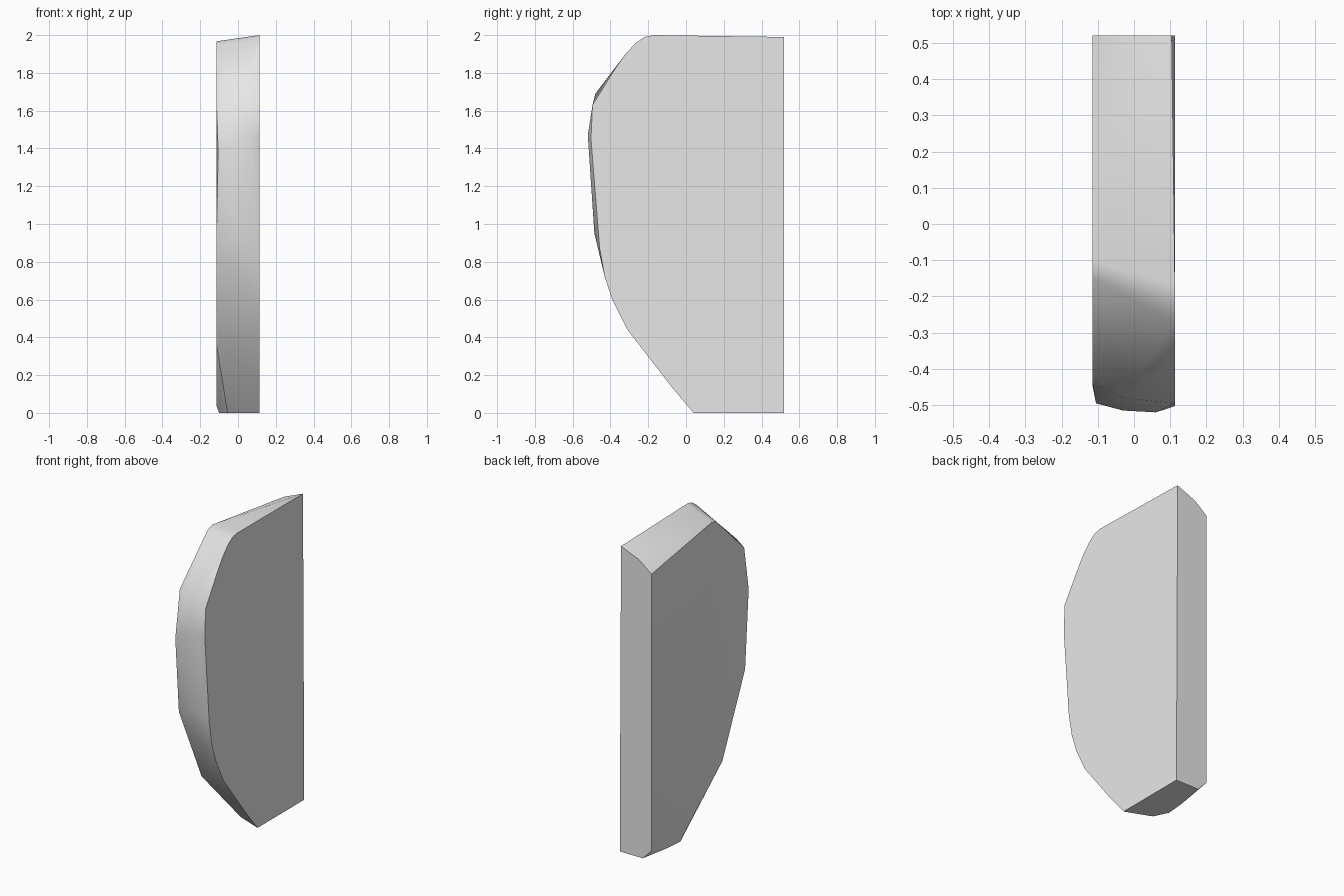
import bpy
import bmesh
import math

cube = bpy.data.objects.get("Cube")
if cube:
    bpy.data.objects.remove(cube, do_unlink=True)

grey = bpy.data.materials.new("plain_grey")
grey.use_nodes = True
colour = (0.8, 0.8, 0.8, 1)
grey.diffuse_color = colour
grey.node_tree.nodes["Principled BSDF"].inputs["Base Color"].default_value = colour

# Left side outline as (y, z) pairs, from the top back round the bowed front
left_x = 0.113
left_outline = [
    (-0.17, 2.0), (-0.22, 1.99), (-0.27, 1.955), (-0.32, 1.9), (-0.37, 1.83),
    (-0.495, 1.63), (-0.503, 1.45), (-0.457, 0.87), (-0.43, 0.72),
    (-0.39, 0.6), (-0.31, 0.44), (-0.07, 0.13), (0.04, 0), (0.52, 0),
]

# Right side outline, slightly lower and less full
right_x = -0.115
right_outline = [
    (0.52, 1.866), (-0.10, 1.967), (-0.15, 1.95), (-0.434, 1.675),
    (-0.444, 0.88), (-0.21, 0.37), (0.2, 0.04), (0.52, 0.065),
]

# Points that round the front, the top back edge and the underside
crown = [
    (0.104, 0.52, 1.99), (-0.03, 0.52, 1.935),
    (-0.03, -0.48, 1.69), (0.06, -0.52, 1.47), (-0.03, -0.515, 1.43),
    (-0.105, -0.495, 1.38), (0, -0.485, 0.95),
    (-0.055, 0.107, 0), (-0.1, 0.2, 0), (-0.09, 0.32, 0), (-0.053, 0.52, 0),
]

points = [(left_x, y, z) for y, z in left_outline]
points += [(right_x, y, z) for y, z in right_outline]
points += crown

# Stretch a closed convex skin over the two outlines
bm = bmesh.new()
for p in points:
    bm.verts.new(p)
hull = bmesh.ops.convex_hull(bm, input=bm.verts[:])
loose = {g for g in hull["geom_interior"] + hull["geom_unused"]
         if isinstance(g, bmesh.types.BMVert) and not g.link_faces}
bmesh.ops.delete(bm, geom=list(loose), context="VERTS")
bmesh.ops.dissolve_limit(bm, angle_limit=math.radians(1),
                         verts=bm.verts[:], edges=bm.edges[:])
bmesh.ops.recalc_face_normals(bm, faces=bm.faces[:])

mesh = bpy.data.meshes.new("curved_slab")
bm.to_mesh(mesh)
bm.free()
mesh.materials.append(grey)
slab = bpy.data.objects.new("curved_slab", mesh)
bpy.context.collection.objects.link(slab)

# Smooth the bowed rim while the side edges stay sharp
bpy.ops.object.select_all(action="DESELECT")
slab.select_set(True)
bpy.context.view_layer.objects.active = slab
bpy.ops.object.shade_smooth_by_angle(angle=math.radians(35))
